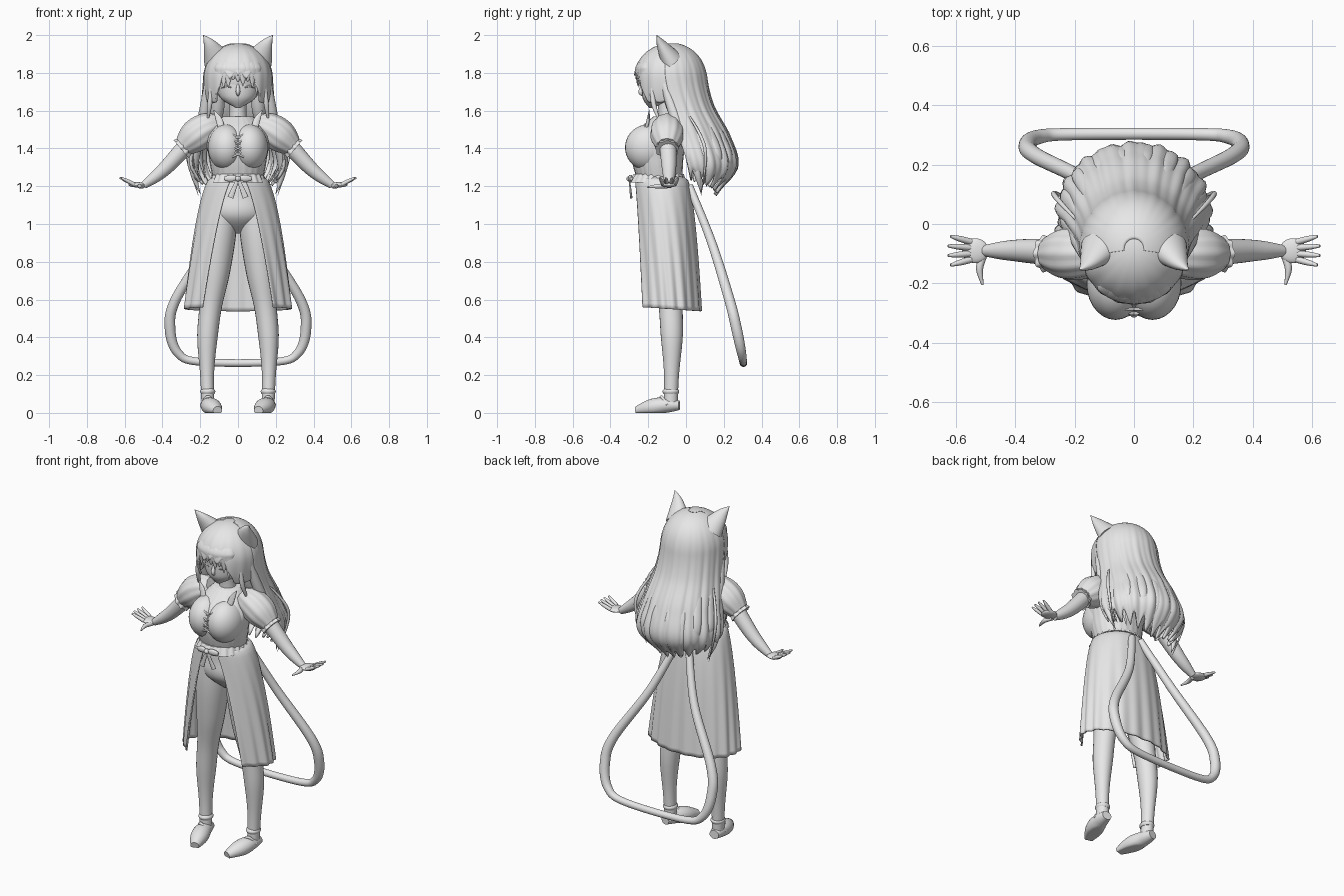
import bpy, bmesh, math, random
from mathutils import Vector

random.seed(4)
X, Y, Z = Vector((1, 0, 0)), Vector((0, 1, 0)), Vector((0, 0, 1))
SIDES = (("left", 1), ("right", -1))
parts = []

if "Cube" in bpy.data.objects:
    bpy.data.objects.remove(bpy.data.objects["Cube"])

colour = (.8, .8, .8, 1)
grey = bpy.data.materials.new("plain_grey")
grey.use_nodes = True
grey.diffuse_color = colour
grey.node_tree.nodes["Principled BSDF"].inputs["Base Color"].default_value = colour


def grid(name, shape, across, along, wrap=False, thickness=0):
    """Surface from shape(u, v); capped when solid, thickened when it is a shell."""
    bm = bmesh.new()
    columns = across if wrap else across + 1
    rows = [[bm.verts.new(shape(i / across, j / along)) for i in range(columns)]
            for j in range(along + 1)]
    for low, high in zip(rows, rows[1:]):
        for i in range(across):
            k = (i + 1) % columns
            bm.faces.new((low[i], low[k], high[k], high[i]))
    if not thickness:
        bm.faces.new(rows[0])
        bm.faces.new(rows[-1])
    bmesh.ops.remove_doubles(bm, verts=bm.verts, dist=1e-5)
    bmesh.ops.recalc_face_normals(bm, faces=bm.faces)
    mesh = bpy.data.meshes.new(name)
    bm.to_mesh(mesh)
    bm.free()
    mesh.materials.append(grey)
    part = bpy.data.objects.new(name, mesh)
    bpy.context.collection.objects.link(part)
    if thickness:
        solid = part.modifiers.new("thickness", "SOLIDIFY")
        solid.thickness, solid.offset = thickness, 0
    parts.append(part)


def sample(keys, t):
    """Smooth interpolation through evenly spaced numbers or vectors."""
    last = len(keys) - 1
    i = min(int(t * last), last - 1)
    f = t * last - i
    a, b, c, d = keys[max(i - 1, 0)], keys[i], keys[i + 1], keys[min(i + 2, last)]
    return b + (c - a + (2 * a - 5 * b + 4 * c - d + (3 * (b - c) + d - a) * f) * f) * f * .5


def tube(name, path, radii, flat=1, ref=Y, side=1, level=False, ripple=(0, 0), across=24):
    """Elliptical sections along a smooth path, flattened towards the ref axis."""
    path = [Vector(point) for point in path]

    def shape(u, v):
        tangent = sample(path, min(v + .01, 1)) - sample(path, max(v - .01, 0))
        tangent = Z if level else tangent.normalized()
        wide = tangent.cross(ref).normalized()
        angle = math.tau * u
        radius = max(sample(radii, v), .001) * (1 + ripple[1] * math.cos(ripple[0] * angle))
        point = sample(path, v) + wide * radius * math.cos(angle)
        point += wide.cross(tangent) * radius * flat * math.sin(angle)
        return Vector((point.x * side, point.y, max(point.z, 0)))

    grid(name, shape, across, 8 * len(path), wrap=True)


def ball(name, centre, size):
    def shape(u, v):
        turn, tilt = math.tau * u, math.pi * (.01 + .98 * v)
        unit = (math.sin(tilt) * math.cos(turn), math.sin(tilt) * math.sin(turn), math.cos(tilt))
        return Vector([c + s * n for c, s, n in zip(centre, size, unit)])

    grid(name, shape, 28, 18, wrap=True)


# Head, neck and face
ball("head", (0, -.12, 1.77), (.13, .12, .13))
tube("jaw", [(0, -.185, 1.615), (0, -.145, 1.67), (0, -.12, 1.77)], [.012, .095, .13], .9, level=True)
tube("neck", [(0, -.09, 1.48), (0, -.11, 1.68)], [.06, .045, .045], level=True)
tube("nose", [(0, -.23, 1.74), (0, -.24, 1.7), (0, -.23, 1.68)], [.006, .012, .005], ref=X)
tube("mouth", [(-.02, -.22, 1.66), (.02, -.22, 1.66)], [.001, .004, .001])
for word, side in SIDES:
    tube(word + "_eyelash", [(.03, -.23, 1.72), (.06, -.225, 1.73), (.09, -.2, 1.72)],
         [.002, .005, .002], ref=Z, side=side)
    tube(word + "_ear", [(.11, -.08, 1.87), (.15, -.13, 1.95), (.184, -.155, 2)],
         [.075, .035, .001], .75, side=side)


# Hair cap with a ragged fringe
def cap_shape(u, v):
    angle = math.tau * u
    turn = min(angle, math.tau - angle)
    beside = max(0, min(1, (turn - .5) / .3))
    edge = .01 - .14 * beside + .015 * math.sin(19 * turn) * (1.2 - beside)
    tilt = v * math.acos(edge / .175)
    reach = math.sin(tilt) if tilt < math.pi / 2 else .7 + .3 * math.sin(tilt)
    reach *= 1 + .012 * v * math.cos(18 * angle)
    return Vector((.174 * reach * math.sin(angle), -.085 - .182 * reach * math.cos(angle),
                   1.775 + .175 * math.cos(tilt)))


grid("hair_cap", cap_shape, 96, 24, wrap=True, thickness=.012)
for i in range(9):
    angle = .15 * (i - 4)
    outward = Vector((math.sin(angle), -math.cos(angle), 0))
    drop = .015 * (i % 3) + .16 * angle * angle
    path = [outward * .175 * reach - Y * .085 + Z * height for reach, height in
            ((.65, 1.91), (.95, 1.84), (1, 1.8), (1, 1.765 - drop))]
    tube(f"fringe_lock_{i}", path, [.005, .03, .026, .001], .35, outward, across=10)


# Long back hair, running from the crown down as a ridged shell with loose strands
def back_hair(angle, v, scale=1):
    height = 1.95 - .81 * v
    dome = math.sqrt(1 - (max(0, height - 1.775) / .178) ** 2)
    ridge = 1 + v * (.025 * math.cos(17 * angle) + .02 * math.cos(31 * angle + 3 * v))
    width = sample([.177, .177, .19, .225, .25, .15], v)
    depth = sample([.188, .188, .19, .225, .225, .1], v)
    middle = sample([-.085, -.085, -.05, 0, .04, .05], v)
    size = dome * ridge * scale
    return Vector((width * size * math.sin(angle), middle + depth * size * math.cos(angle), height))


def back_shape(u, v):
    angle = 3.4 * (u - .5)
    ragged = .95 - .06 * abs(angle) + .04 * math.sin(23 * angle)
    return back_hair(angle, ragged * v ** 1.6)


grid("back_hair", back_shape, 100, 44, thickness=.014)
for i in range(19):
    angle = .18 * (i - 9)
    end = random.uniform(.93, 1) - .06 * abs(angle)
    path = [back_hair(angle, end - rise, .88 if i % 2 else 1) for rise in (.45, .3, .15, 0)]
    tube(f"hair_strand_{i}", path, [.004, .025, .02, .001], .45,
         Vector((math.sin(angle), math.cos(angle), .1)), across=10)
for word, side in SIDES:
    tube(word + "_side_lock", [(.155, -.12, 1.76), (.185, -.05, 1.55), (.235, .05, 1.3), (.2, .08, 1.16)],
         [.02, .03, .022, .001], side=side)
    tube(word + "_neck_lock", [(.11, -.1, 1.7), (.11, -.06, 1.6), (.14, 0, 1.45)],
         [.03, .035, .01], side=side)
    tube(word + "_cheek_lock", [(.14, -.18, 1.74), (.15, -.17, 1.63), (.165, -.13, 1.52)],
         [.01, .013, .001], side=side)
    tube(word + "_loose_strand", [(.18, 0, 1.6), (.27, .1, 1.4), (.21, .08, 1.15)],
         [.004, .009, .001], side=side, across=10)

# Bodice with frilled waist, ribbons and lacing
tube("bodice", [(0, -.14, 1.23), (0, -.15, 1.4), (0, -.1, 1.57)], [.13, .15, .16, .08], .9,
     level=True, ripple=(24, .008), across=96)
tube("neckline_trim", [(-.1, -.21, 1.51), (0, -.225, 1.51), (.1, -.21, 1.51)], [.01, .01], ref=Z)
tube("waist_frill", [(0, -.145, 1.265), (0, -.15, 1.22)], [.13, .15], level=True,
     ripple=(22, .03), across=96)
ball("bow_knot", (0, -.3, 1.24), (.015, .015, .015))
for word, side in SIDES:
    ball(word + "_bust", (.062 * side, -.2, 1.405), (.098, .123, .122))
    tube(word + "_shoulder_ribbon", [(.085, -.215, 1.49), (.1, -.2, 1.55), (.13, -.195, 1.605)],
         [.015, .018, .001], .5, side=side)
    tube(word + "_bow_loop", [(0, -.3, 1.245), (.07, -.29, 1.24)], [.005, .018, .01], .6, side=side)
    tube(word + "_bow_tail", [(0, -.3, 1.24), (.04, -.29, 1.14)], [.008, .016], .4, side=side)
    for i in range(4):
        rise = .03 * (i - 1)
        middle = Vector((0, 5 * rise * rise - .305, 1.4 + rise))
        slant = Vector((.03, 0, .015))
        tube(f"{word}_lace_{i}", [middle - slant, middle + slant], [.005, .005], side=side, across=8)

# Puffed sleeves, arms and hands
for word, side in SIDES:
    tube(word + "_puff_sleeve", [(.1, -.1, 1.535), (.19, -.1, 1.49), (.29, -.1, 1.41)],
         [.05, .08, .086, .055], side=side, ripple=(11, .025), across=56)
    tube(word + "_sleeve_frill", [(.27, -.1, 1.42), (.3, -.1, 1.395)], [.048, .06],
         side=side, ripple=(9, .07), across=60)
    tube(word + "_arm", [(.2, -.1, 1.5), (.38, -.09, 1.3), (.5, -.09, 1.205)],
         [.05, .043, .033, .02], ref=Z, side=side)
    ball(word + "_palm", (.535 * side, -.09, 1.208), (.045, .042, .014))
    for i in range(4):
        spread = Y * .025 * (i - 1.5)
        start = Vector((.55, -.09, 1.21)) + spread * .8
        end = Vector((.63 - .008 * abs(i - 1.5), -.09, 1.245)) + spread * 1.3
        tube(f"{word}_finger_{i}", [start, end], [.011, .01, .005], ref=Z, side=side, across=10)
    tube(word + "_thumb", [(.505, -.1, 1.2), (.52, -.15, 1.2), (.51, -.205, 1.195)],
         [.013, .012, .004], ref=Z, side=side, across=10)


# Softly folded skirt, open at the front
def skirt_shape(u, v):
    flare = v ** .5
    gap = .1 + .6 * v ** .4
    angle = gap + (math.tau - 2 * gap) * u
    fold = math.cos(30 * math.pi * u)
    swell = 1 + .022 * v * fold + .012 * v * math.cos(14 * math.pi * u)
    front = 1 + .12 * v * max(0, math.cos(angle))
    return Vector(((.13 + .15 * flare) * swell * math.sin(angle),
                   .055 * flare - .14 - (.125 + .04 * v ** .3) * swell * front * math.cos(angle),
                   1.25 - .7 * v + .012 * v * math.cos(angle)))


grid("skirt", skirt_shape, 176, 30, thickness=.008)

# Hips, legs and shoes
tube("hips", [(0, -.12, 1.25), (0, -.1, 1.1), (0, -.1, .95)], [.11, .145, .155, .03], .75, level=True)
for word, side in SIDES:
    tube(word + "_leg", [(.09, -.1, 1.1), (.12, -.09, .75), (.162, -.075, .4), (.16, -.08, .05)],
         [.09, .092, .078, .06, .054, .037, .034], 1.07, side=side)
    tube(word + "_shoe", [(.165, -.035, .04), (.15, -.13, .038), (.108, -.262, .012)],
         [.028, .042, .05, .025], .9, ref=Z, side=side)
    tube(word + "_ankle_cuff", [(.16, -.08, .13), (.16, -.08, .1)], [.03, .04, .035], 1.1, side=side)
    tube(word + "_shoe_strap", [(.195, -.1, .04), (.16, -.13, .085), (.11, -.13, .04)],
         [.008, .008], side=side)

# Looping tail, lying in a sloping surface behind the skirt
half = [(x, .34 - .1 * z - .14 * z * z, z) for x, z in
        ((.03, 1.2), (.15, .9), (.33, .6), (.36, .45), (.32, .32), (.2, .27))]
tube("tail", half + [(-x, y, z) for x, y, z in reversed(half)],
     [.02, .026, .028, .021, .021, .028, .026, .02], ref=Vector((0, 1, .3)))

# Smooth shading
bpy.ops.object.select_all(action="DESELECT")
for part in parts:
    part.select_set(True)
bpy.context.view_layer.objects.active = parts[0]
bpy.ops.object.shade_smooth_by_angle(angle=math.radians(50))
